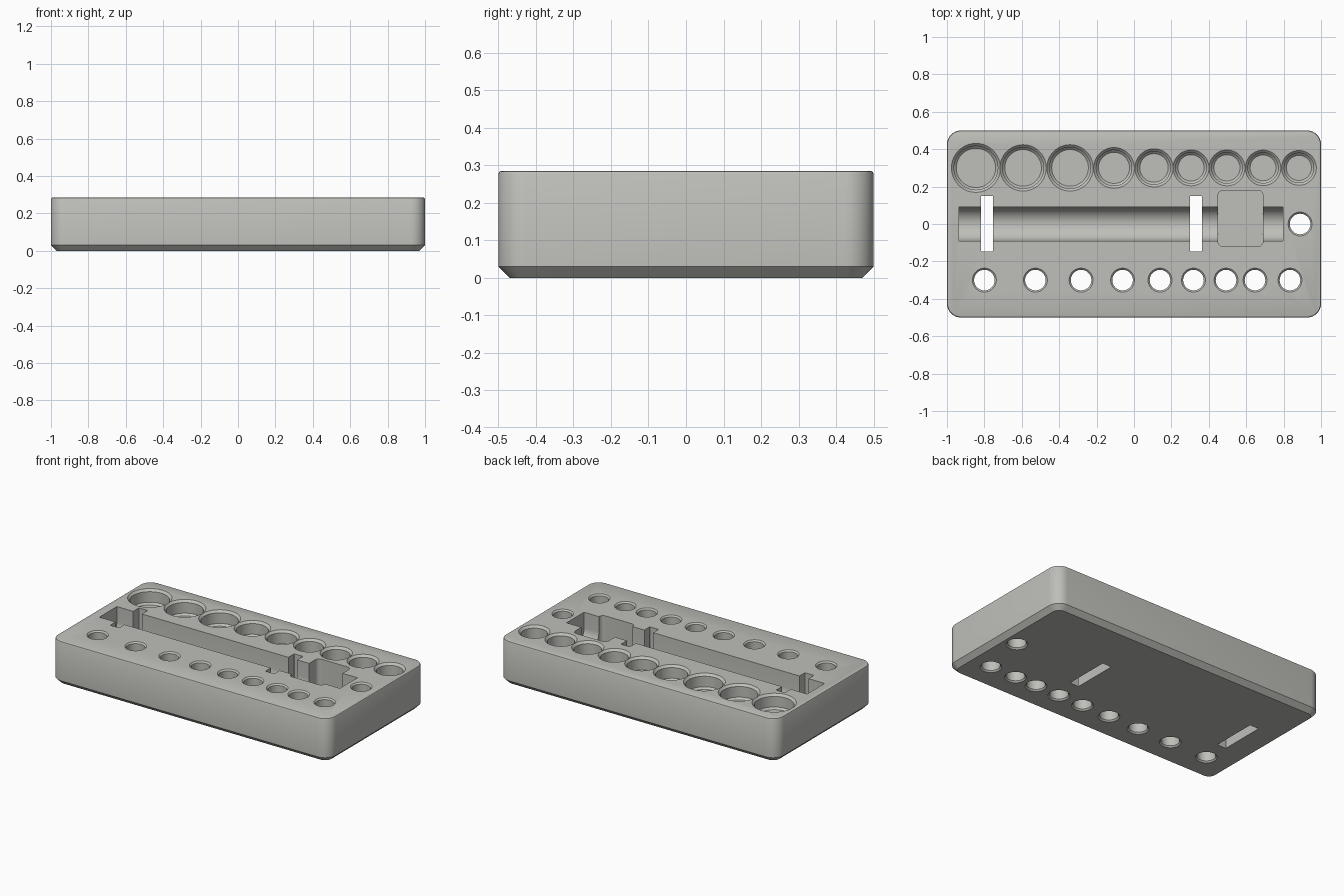
import bpy, bmesh, math

if "Cube" in bpy.data.objects:
    bpy.data.objects.remove(bpy.data.objects["Cube"])

H = 0.285  # tray height

grey = bpy.data.materials.new("warm_grey")
grey.diffuse_color = (0.52, 0.52, 0.49, 1)
grey.use_nodes = True
grey.node_tree.nodes["Principled BSDF"].inputs["Base Color"].default_value = grey.diffuse_color


def rounded_rect(x0, x1, y0, y1, r, steps=8):
    pts = []
    for cx, cy, a0 in ((x1 - r, y1 - r, 0), (x0 + r, y1 - r, 90),
                       (x0 + r, y0 + r, 180), (x1 - r, y0 + r, 270)):
        for i in range(steps + 1):
            a = math.radians(a0 + 90 * i / steps)
            pts.append((cx + r * math.cos(a), cy + r * math.sin(a)))
    return pts


def circle(x, y, r, n=48):
    return [(x + r * math.cos(2 * math.pi * i / n), y + r * math.sin(2 * math.pi * i / n)) for i in range(n)]


def loft(name, loops):
    """Closed solid through a list of loops of 3D points."""
    bm = bmesh.new()
    rings = [[bm.verts.new(p) for p in loop] for loop in loops]
    for a, b in zip(rings, rings[1:]):
        for i in range(len(a)):
            j = (i + 1) % len(a)
            bm.faces.new((a[i], a[j], b[j], b[i]))
    bm.faces.new(rings[0][::-1])
    bm.faces.new(rings[-1])
    bmesh.ops.recalc_face_normals(bm, faces=bm.faces)
    mesh = bpy.data.meshes.new(name)
    bm.to_mesh(mesh)
    bm.free()
    mesh.materials.append(grey)
    ob = bpy.data.objects.new(name, mesh)
    bpy.context.collection.objects.link(ob)
    return ob


def at(pts, z):
    return [(x, y, z) for x, y in pts]


def rect_loft(name, x0, x1, y0, y1, r, levels):
    """Rounded box; levels are (z, inset) pairs."""
    return loft(name, [at(rounded_rect(x0 + d, x1 - d, y0 + d, y1 - d, max(r - d, 0.004)), z)
                       for z, d in levels])


def round_cutter(name, x, y, levels):
    return loft(name, [at(circle(x, y, r), z) for z, r in levels])


# Tray block with chamfered bottom and softened top edge
tray = rect_loft("tray", -1, 1, -0.5, 0.5, 0.075,
                 [(0, 0.03), (0.03, 0), (H - 0.008, 0), (H - 0.002, 0.003), (H, 0.008)])

cutters = []

# Round pockets along the back, with chamfered rims and floors
sockets = [(-0.845, 0.131), (-0.593, 0.124), (-0.342, 0.124), (-0.107, 0.109), (0.107, 0.102),
           (0.305, 0.096), (0.497, 0.096), (0.69, 0.095), (0.882, 0.093)]
for x, r in sockets:
    cutters.append(round_cutter("pocket_cutter", x, 0.30, [
        (H - 0.095, r - 0.026), (H - 0.083, r - 0.014), (H - 0.014, r - 0.014),
        (H, r), (H + 0.02, r)]))

# Through holes along the front plus one beside the long groove
holes = [(x, -0.30) for x in (-0.80, -0.527, -0.283, -0.061, 0.139, 0.318, 0.492, 0.647, 0.834)]
holes.append((0.888, 0.0))
for x, y in holes:
    cutters.append(round_cutter("hole_cutter", x, y, [
        (-0.02, 0.064), (0, 0.064), (0.009, 0.055), (H - 0.009, 0.055), (H, 0.064), (H + 0.02, 0.064)]))

# Long groove with a half-round floor
R, Z = 0.09, H - 0.10
section = [(R, H + 0.02)] + [(R * math.cos(math.pi * i / 24), Z - R * math.sin(math.pi * i / 24))
                            for i in range(25)] + [(-R, H + 0.02)]
cutters.append(loft("groove_cutter", [[(x, y, z) for y, z in section] for x in (-0.935, 0.797)]))

# Head recess, deeper than the groove
cutters.append(rect_loft("head_cutter", 0.449, 0.69, -0.12, 0.18, 0.028,
                         [(0.085, 0), (H + 0.02, 0)]))

# Strap slots cut right through
for x in (-0.786, 0.331):
    cutters.append(rect_loft("strap_cutter", x - 0.032, x + 0.032, -0.146, 0.15, 0.004,
                             [(-0.02, 0), (H + 0.02, 0)]))

# Apply every cut, then remove the cutters
bpy.context.view_layer.objects.active = tray
tray.select_set(True)
for c in cutters:
    m = tray.modifiers.new("cut", 'BOOLEAN')
    m.operation, m.solver, m.object = 'DIFFERENCE', 'EXACT', c
    bpy.ops.object.modifier_apply(modifier=m.name)
    bpy.data.objects.remove(c, do_unlink=True)

bpy.ops.object.select_all(action='DESELECT')
tray.select_set(True)
bpy.ops.object.shade_smooth_by_angle(angle=math.radians(30))
